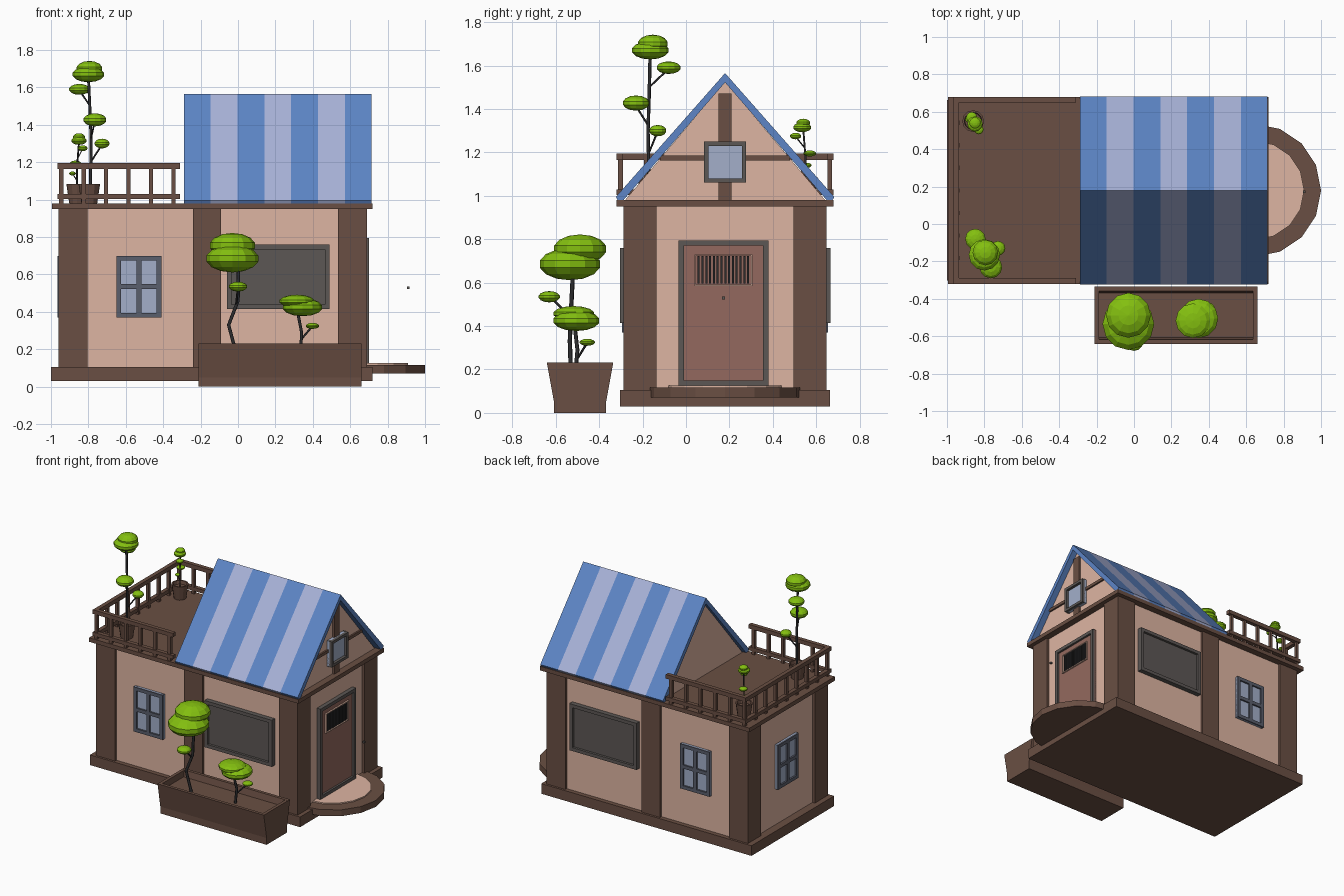
import bpy, bmesh, math
from mathutils import Matrix

if "Cube" in bpy.data.objects:
    bpy.data.objects.remove(bpy.data.objects["Cube"])

CY = 0.18                      # y of the house centre line


def mat(name, r, g, b):
    m = bpy.data.materials.new(name)
    m.diffuse_color = (r, g, b, 1)
    m.use_nodes = True
    m.node_tree.nodes["Principled BSDF"].inputs["Base Color"].default_value = m.diffuse_color
    return m


BROWN = mat("brown_wood", .144, .078, .056)
PEACH = mat("peach_plaster", .73, .462, .361)
BLUE = mat("roof_blue", .109, .235, .565)
PALE = mat("roof_pale", .39, .445, .687)
GREEN = mat("leaf_green", .23, .527, .005)
GREY = mat("frame_grey", .107, .095, .09)
GLASS = mat("glass", .366, .43, .59)
SLATE = mat("window_frame", .102, .112, .15)
DOOR = mat("door_wood", .296, .141, .112)
DARK = mat("dark", .025, .025, .027)


def finish(name, bm, m):
    bmesh.ops.recalc_face_normals(bm, faces=bm.faces)
    me = bpy.data.meshes.new(name)
    bm.to_mesh(me)
    bm.free()
    me.materials.append(m)
    ob = bpy.data.objects.new(name, me)
    bpy.context.collection.objects.link(ob)
    return ob


def box(name, x0, x1, y0, y1, z0, z1, m):
    bm = bmesh.new()
    mt = Matrix.Translation(((x0 + x1) / 2, (y0 + y1) / 2, (z0 + z1) / 2)) @ \
        Matrix.Diagonal((abs(x1 - x0), abs(y1 - y0), abs(z1 - z0), 1))
    bmesh.ops.create_cube(bm, size=1, matrix=mt)
    return finish(name, bm, m)


def prism(name, yz, x0, x1, m):
    """Extrude a y-z outline along x."""
    bm = bmesh.new()
    f = bm.faces.new([bm.verts.new((x0, y, z)) for y, z in yz])
    r = bmesh.ops.extrude_face_region(bm, geom=[f])
    vs = [v for v in r["geom"] if isinstance(v, bmesh.types.BMVert)]
    bmesh.ops.translate(bm, verts=vs, vec=(x1 - x0, 0, 0))
    if f.is_valid is False or len(bm.faces) < len(yz) + 2:
        bm.faces.new([v for v in bm.verts if v not in vs])
    return finish(name, bm, m)


def cone(name, x, y, z0, z1, r0, r1, n, m):
    bm = bmesh.new()
    bmesh.ops.create_cone(bm, cap_ends=True, segments=n, radius1=r0, radius2=r1, depth=z1 - z0,
                          matrix=Matrix.Translation((x, y, (z0 + z1) / 2)))
    return finish(name, bm, m)


def on_wall(name, face, u0, u1, z0, z1, d0, d1, m):
    """Box on a wall: u runs along the wall, d is outward from it."""
    if face in ("front", "back"):
        s = -1 if face == "front" else 1
        return box(name, u0, u1, CY + s * (.45 + d0), CY + s * (.45 + d1), z0, z1, m)
    b, s = (.67, 1) if face == "right" else (-.94, -1)
    return box(name, b + s * d0, b + s * d1, u0, u1, z0, z1, m)


def framed(name, face, u0, u1, z0, z1, t, d, fm, pm, cross=False):
    on_wall(name + "_pane", face, u0, u1, z0, z1, -.01, d * .5, pm)
    bars = [(u0, u0 + t, z0, z1), (u1 - t, u1, z0, z1),
            (u0 + t, u1 - t, z0, z0 + t), (u0 + t, u1 - t, z1 - t, z1)]
    if cross:
        uc, zc = (u0 + u1) / 2, (z0 + z1) / 2
        bars += [(uc - .013, uc + .013, z0 + t, z1 - t), (u0 + t, u1 - t, zc - .013, zc + .013)]
    for b in bars:
        on_wall(name + "_frame", face, *b, 0, d, fm)


# base, walls, deck slab
box("base", -1, .72, CY - .483, CY + .483, .03, .105, BROWN)
box("walls", -.94, .67, CY - .45, CY + .45, .1, .955, PEACH)
box("deck_slab", -.995, .72, CY - .5, CY + .5, .95, .98, BROWN)

# timber posts on both long sides
for s in (-1, 1):
    for x0, x1 in ((-.96, -.805), (-.24, -.09), (.535, .69)):
        box("post", x0, x1, CY + s * .467, CY + s * .315, .1, .952, BROWN)

# windows, both long sides and the left end
for f in ("front", "back"):
    framed("small_window", f, -.65, -.41, .37, .70, .025, .025, SLATE, GLASS, True)
    framed("shop_window", f, -.06, .49, .415, .76, .025, .035, GREY, GREY)
framed("small_window", "left", CY - .12, CY + .12, .37, .70, .025, .025, SLATE, GLASS, True)

# door with barred grille
framed("door", "right", -.035, .38, .125, .795, .025, .03, GREY, DOOR)
for b in ((.038, .044, .585, .73), (.3, .306, .585, .73), (.044, .3, .585, .591), (.044, .3, .724, .73)):
    on_wall("grille_frame", "right", *b, 0, .026, PEACH)
for i in range(14):
    u = .054 + i * .0175
    on_wall("grille_bar", "right", u, u + .009, .595, .722, 0, .023, DARK)
box("door_knob", .903, .917, CY - .015, CY - .001, .523, .537, GREY)

# half-round doorstep
cone("step_rim", .645, CY, .07, .117, .355, .355, 16, BROWN)
cone("step_top", .645, CY, .11, .126, .265, .265, 16, PEACH)

# gable and striped roof
prism("gable", [(CY - .465, .975), (CY + .465, .975), (CY, 1.525)], -.265, .67, PEACH)
box("gable_beam_vertical", .66, .685, CY - .03, CY + .03, .98, 1.47, BROWN)
box("gable_beam_horizontal", .66, .682, CY - .3, CY + .3, 1.163, 1.185, BROWN)
framed("gable_window", "right", CY - .097, CY + .097, 1.06, 1.25, .02, .04, GREY, GLASS)
w = 1.005 / 7
for i in range(7):
    for s in (-1, 1):
        prism("roof_stripe", [(CY, 1.565), (CY + s * .503, .995), (CY + s * .495, .98),
                              (CY + s * .468, .98), (CY, 1.522)],
              -.29 + i * w, -.29 + (i + 1) * w, PALE if i % 2 else BLUE)

# deck railing
for z0, z1 in ((1.003, 1.03), (1.165, 1.195)):
    box("rail_left", -.965, -.935, CY - .5, CY + .5, z0, z1, BROWN)
    for s in (-1, 1):
        box("rail_side", -.965, -.31, CY + s * .5, CY + s * .47, z0, z1, BROWN)


def baluster(x, y):
    box("baluster", x - .011, x + .011, y - .011, y + .011, .98, 1.17, BROWN)


for s in (-1, 1):
    for i in range(6):
        baluster(-.945 + i * .12, CY + s * .482)
for i in range(1, 8):
    baluster(-.945, CY - .482 + i * .1205)

# tapered planter trough
PY = -.488
prism("planter_body", [(PY - .12, 0), (PY + .12, 0), (PY + .12, .05), (PY + .153, .232), (PY + .13, .232),
                       (PY + .12, .185), (PY - .12, .185), (PY - .13, .232), (PY - .153, .232),
                       (PY - .12, .05)], -.21, .66, BROWN)
for x in (-.21, .637):
    prism("planter_end", [(PY - .119, .001), (PY + .119, .001), (PY + .119, .05), (PY + .152, .2315),
                          (PY - .152, .2315), (PY - .119, .05)], x, x + .023, BROWN)

# round pots on the deck
for x, y in ((-.795, -.165), (-.86, .55)):
    bm = bmesh.new()
    prof = [(0, .98), (.042, .98), (.058, 1.085), (.048, 1.085), (.044, 1.06), (0, 1.06)]
    vs = [bm.verts.new((r, 0, z)) for r, z in prof]
    es = [bm.edges.new(p) for p in zip(vs, vs[1:])]
    bmesh.ops.spin(bm, geom=vs + es, cent=(0, 0, 0), axis=(0, 0, 1), angle=2 * math.pi, steps=12)
    bmesh.ops.remove_doubles(bm, verts=bm.verts, dist=.0005)
    bmesh.ops.translate(bm, verts=bm.verts, vec=(x, y, 0))
    finish("pot", bm, BROWN)


def stem(pts, r):
    cu = bpy.data.curves.new("stem", "CURVE")
    cu.dimensions = "3D"
    cu.bevel_depth = r
    cu.bevel_resolution = 1
    sp = cu.splines.new("POLY")
    sp.points.add(len(pts) - 1)
    for p, c in zip(sp.points, pts):
        p.co = (*c, 1)
    cu.materials.append(DARK)
    bpy.context.collection.objects.link(bpy.data.objects.new("stem", cu))


def tree(trunk, r, blobs, forks=()):
    """Trunk path, leaf discs (x, y, z, radius, half height), and thin side twigs."""
    stem(trunk, r)
    for f in forks:
        stem(f, r * .6)
    for x, y, z, rad, h in blobs:
        bm = bmesh.new()
        bmesh.ops.create_uvsphere(bm, u_segments=12, v_segments=7, radius=1,
                                  matrix=Matrix.Translation((x, y, z)) @ Matrix.Diagonal((rad, rad, h, 1)))
        finish("leaves", bm, GREEN)


# planter trees
tree([(-.01, -.53, .18), (-.05, -.535, .33), (0, -.53, .46), (.003, -.52, .66)], .01,
     [(-.03, -.535, .685, .142, .074), (-.03, -.488, .755, .123, .067), (0, -.63, .535, .05, .026)],
     [[(-.01, -.53, .44), (0, -.62, .53)]])
tree([(.335, -.51, .18), (.34, -.5, .29), (.315, -.515, .42)], .009,
     [(.345, -.505, .425, .108, .048), (.315, -.517, .457, .095, .035), (.398, -.455, .325, .036, .016)],
     [[(.335, -.5, .25), (.395, -.457, .32)]])
# deck trees
tree([(-.79, -.17, 1.04), (-.785, -.175, 1.3), (-.79, -.17, 1.45), (-.8, -.165, 1.66)], .008,
     [(-.8, -.165, 1.67, .086, .042), (-.795, -.153, 1.7, .07, .042), (-.848, -.08, 1.59, .056, .029),
      (-.765, -.23, 1.427, .062, .035), (-.727, -.13, 1.3, .04, .026)],
     [[(-.79, -.17, 1.5), (-.845, -.085, 1.58)], [(-.787, -.172, 1.32), (-.768, -.228, 1.41)],
      [(-.788, -.17, 1.2), (-.73, -.133, 1.29)]])
tree([(-.86, .55, 1.04), (-.86, .55, 1.18), (-.85, .54, 1.31)], .005,
     [(-.85, .535, 1.315, .042, .022), (-.85, .54, 1.335, .032, .02), (-.83, .505, 1.275, .026, .015),
      (-.868, .57, 1.195, .03, .014), (-.885, .56, 1.14, .018, .011)],
     [[(-.857, .547, 1.22), (-.832, .507, 1.27)], [(-.86, .55, 1.1), (-.883, .558, 1.137)]])
